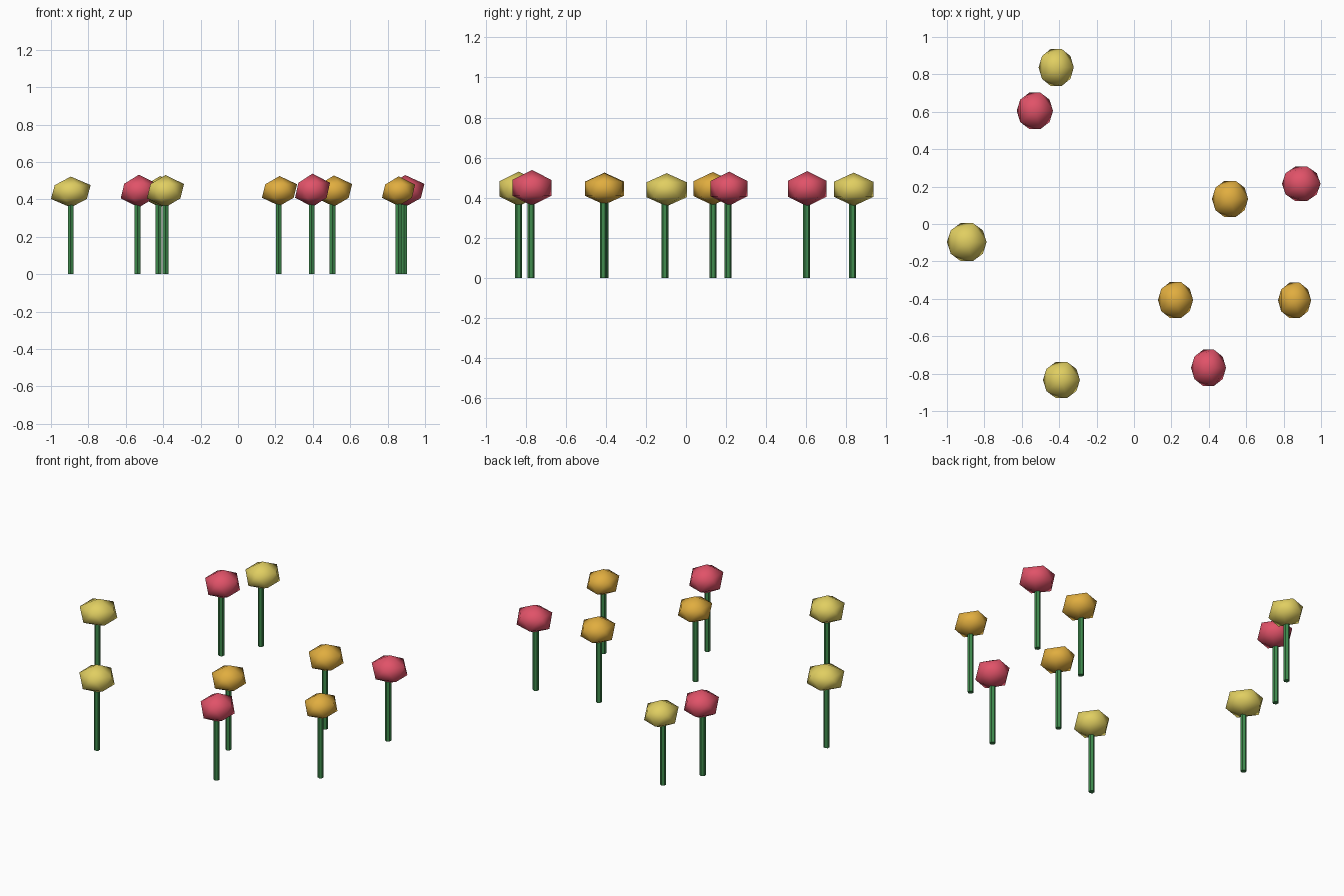
import bpy

STEM_RADIUS = 0.0175
STEM_HEIGHT = 0.44


def material(name, rgb):
    m = bpy.data.materials.new(name)
    m.diffuse_color = (*rgb, 1)
    return m


green = material("stem green", (0.05, 0.26, 0.075))
yellow = material("petal yellow", (0.75, 0.62, 0.12))
orange = material("petal orange", (0.75, 0.42, 0.05))
red = material("petal red", (0.75, 0.085, 0.14))


def stem(x, y):
    # six-sided stalk standing on the ground
    bpy.ops.mesh.primitive_cylinder_add(vertices=6, radius=STEM_RADIUS, depth=STEM_HEIGHT,
                                        location=(x, y, STEM_HEIGHT / 2))
    ob = bpy.context.object
    ob.name = "stem"
    ob.data.materials.append(green)


def blossom(mat, x0, x1, y0, y1, z0, z1):
    # squashed icosahedron fitted to its extents, smooth shaded
    bpy.ops.mesh.primitive_ico_sphere_add(
        subdivisions=1, radius=1,
        location=((x0 + x1) / 2, (y0 + y1) / 2, (z0 + z1) / 2))
    ob = bpy.context.object
    ob.name = "blossom"
    ob.scale = ((x1 - x0) / 1.789, (y1 - y0) / 1.701, (z1 - z0) / 2)
    bpy.ops.object.transform_apply(location=False, rotation=False, scale=True)
    bpy.ops.object.shade_smooth()
    ob.data.materials.append(mat)


# stem position, then blossom colour and extents in x, y, z
flowers = [
    (-0.895, -0.105, yellow, -1.0, -0.788, -0.198, 0.005, 0.357, 0.522),
    (-0.425, 0.832, yellow, -0.510, -0.322, 0.738, 0.936, 0.358, 0.525),
    (-0.388, -0.835, yellow, -0.487, -0.289, -0.930, -0.738, 0.358, 0.530),
    (-0.537, 0.602, red, -0.627, -0.433, 0.508, 0.702, 0.357, 0.532),
    (0.888, 0.210, red, 0.791, 0.997, 0.123, 0.307, 0.360, 0.530),
    (0.394, -0.773, red, 0.305, 0.492, -0.866, -0.672, 0.360, 0.538),
    (0.505, 0.135, orange, 0.417, 0.610, 0.037, 0.231, 0.362, 0.528),
    (0.217, -0.405, orange, 0.128, 0.316, -0.503, -0.310, 0.365, 0.525),
    (0.858, -0.412, orange, 0.770, 0.947, -0.503, -0.314, 0.365, 0.523),
]
for x, y, mat, *box in flowers:
    stem(x, y)
    blossom(mat, *box)
